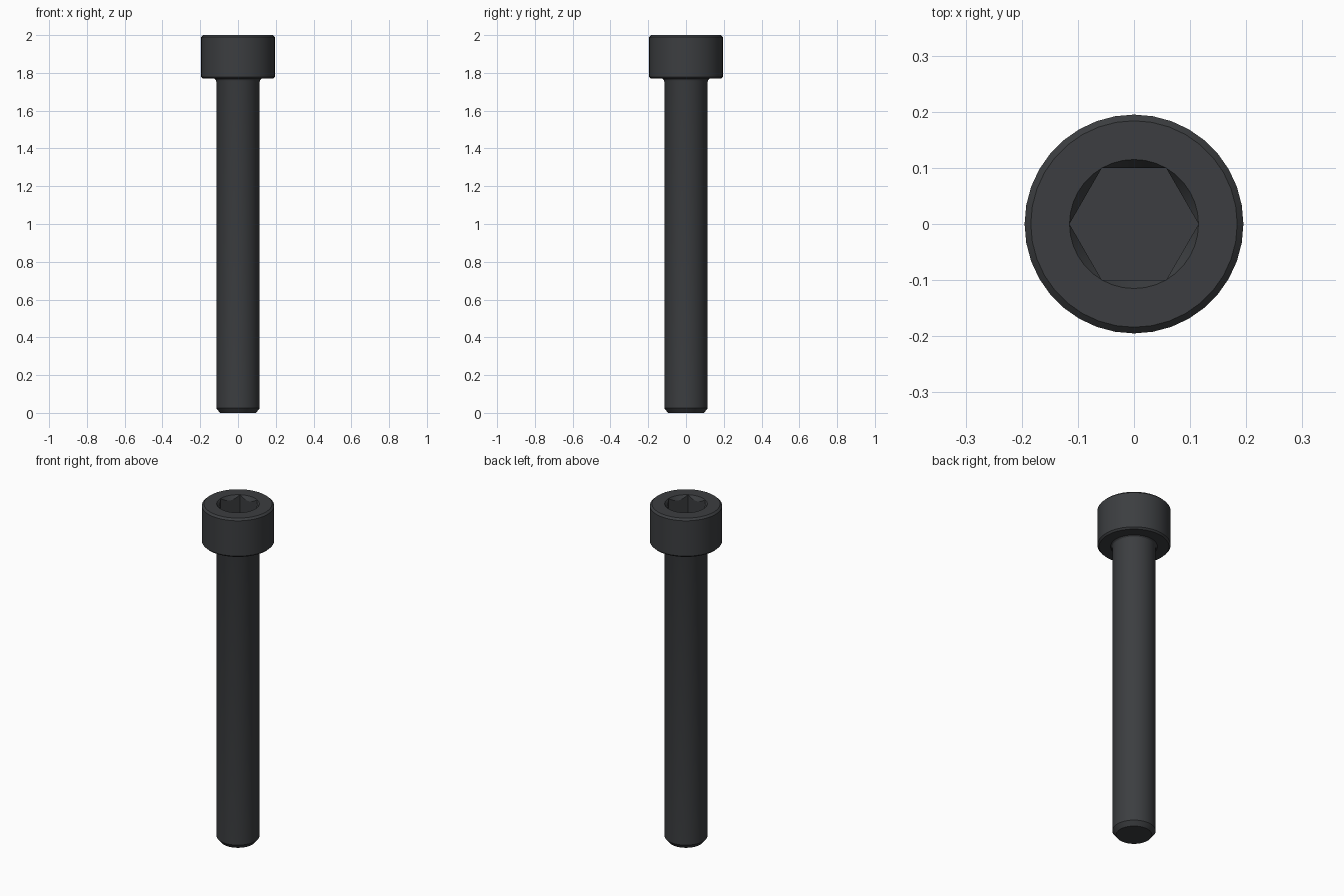
import bpy, bmesh
from math import sin, cos, pi, sqrt

if "Cube" in bpy.data.objects:
    bpy.data.objects.remove(bpy.data.objects["Cube"])

SIDES = 36            # multiple of 6 so the hex corners land on segments
HEX_R = 0.115         # hex corner radius
FLOOR = 1.88          # socket floor height

bm = bmesh.new()


def ring(radius, height):
    """Ring of vertices; radius and height are functions of the segment index."""
    return [bm.verts.new((radius(i) * cos(2 * pi * i / SIDES),
                          radius(i) * sin(2 * pi * i / SIDES),
                          height(i))) for i in range(SIDES)]


def circle(r, z):
    return ring(lambda i: r, lambda i: z)


def hex_radius(i):
    a = (2 * pi * i / SIDES) % (pi / 3) - pi / 6
    return HEX_R * sqrt(3) / 2 / cos(a)


def chamfer_height(i):
    return 2.0 - 1.5 * (HEX_R - hex_radius(i))


# Outer profile: tip chamfer, shank, underhead fillet, head, rim of the socket
profile = [(0.095, 0), (0.115, 0.025), (0.115, 1.755), (0.118, 1.764),
           (0.125, 1.77), (0.186, 1.77), (0.195, 1.779), (0.195, 1.989),
           (0.184, 2.0), (HEX_R, 2.0)]
rings = [circle(r, z) for r, z in profile]

# Hex socket: scalloped chamfer edge, then straight walls down to the floor
rings.append(ring(hex_radius, chamfer_height))
rings.append(ring(hex_radius, lambda i: FLOOR))

for low, high in zip(rings, rings[1:]):
    for i in range(SIDES):
        j = (i + 1) % SIDES
        bm.faces.new((low[i], low[j], high[j], high[i]))
bm.faces.new(rings[0][::-1])
bm.faces.new(rings[-1])

# Merge the hex corners into the rim
bmesh.ops.remove_doubles(bm, verts=bm.verts, dist=0.0001)
bmesh.ops.recalc_face_normals(bm, faces=bm.faces)

mesh = bpy.data.meshes.new("socket_head_screw")
bm.to_mesh(mesh)
bm.free()
screw = bpy.data.objects.new("socket_head_screw", mesh)
bpy.context.collection.objects.link(screw)

# Black oxide steel
steel = bpy.data.materials.new("black_steel")
steel.diffuse_color = (0.045, 0.048, 0.052, 1)
steel.use_nodes = True
steel.node_tree.nodes["Principled BSDF"].inputs["Base Color"].default_value = steel.diffuse_color
mesh.materials.append(steel)

bpy.context.view_layer.objects.active = screw
screw.select_set(True)
bpy.ops.object.shade_smooth_by_angle(angle=pi / 6)
